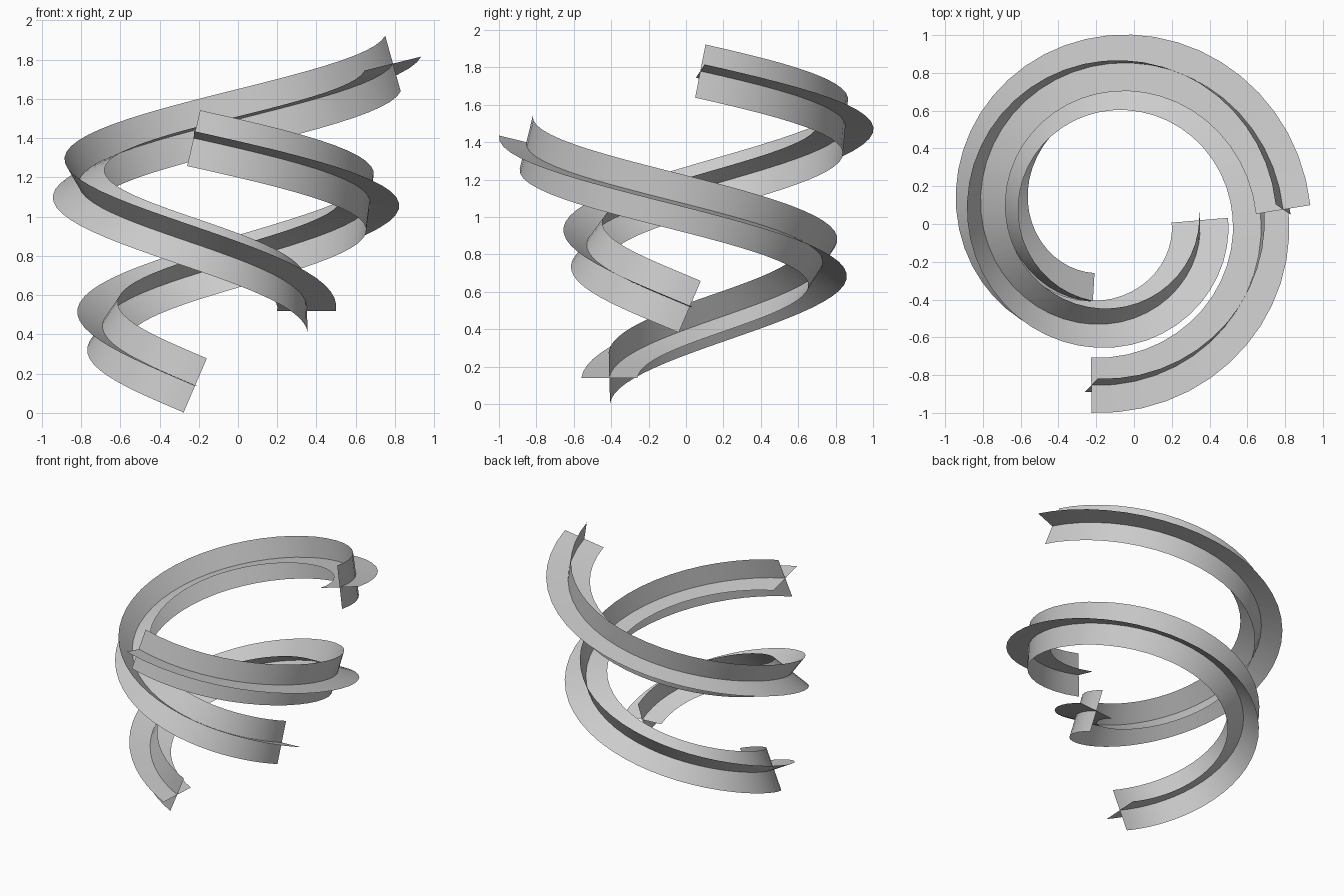
import bpy, bmesh, math
from mathutils import Vector

if "Cube" in bpy.data.objects:
    bpy.data.objects.remove(bpy.data.objects["Cube"])

CX, CY = -0.12, 0.05        # shared spiral axis
R0, R1 = 0.47, 0.91         # radius at bottom and top
RISE, SWEEP = 1.26, 6.19
HALF = 0.15                 # half width of each strip
N = 48


def path(start, z0, f):
    a = -(start + SWEEP * f)            # climbs clockwise seen from above
    r = R0 + (R1 - R0) * f
    return Vector((CX + r * math.cos(a), CY + r * math.sin(a), z0 + RISE * f))


def spiral(name, start, z0):
    """Plus-shaped section swept up a widening helix with a twist-free frame."""
    bm = bmesh.new()
    previous, old_tan, up = None, None, None
    for i in range(N + 1):
        f = i / N
        p = path(start, z0, f)
        tan = (path(start, z0, f + 1e-4) - path(start, z0, f - 1e-4)).normalized()
        if up is None:
            up = Vector((0, 0, 1))
        else:
            up.rotate(old_tan.rotation_difference(tan))
        up = (up - tan * up.dot(tan)).normalized()
        side = tan.cross(up)
        # centre line plus the four arm tips
        mid = bm.verts.new(p)
        tips = [bm.verts.new(p + d * HALF) for d in (side, -side, up, -up)]
        if previous:
            for a, b in zip(previous[1], tips):
                bm.faces.new((previous[0], a, b, mid))
        previous, old_tan = (mid, tips), tan
    for face in bm.faces:
        face.smooth = True
    # separate the four arms along the centre so each shades on its own
    arms = [e for e in bm.edges if len(e.link_faces) > 2]
    bmesh.ops.split_edges(bm, edges=arms)
    mesh = bpy.data.meshes.new(name)
    bm.to_mesh(mesh)
    bm.free()
    obj = bpy.data.objects.new(name, mesh)
    bpy.context.collection.objects.link(obj)
    return obj


# two identical ribbons, the lower one turned about the axis
spiral("upper_spiral_ribbon", 0.064, 0.52)
spiral("lower_spiral_ribbon", math.pi / 2 + 0.21, 0.14)
